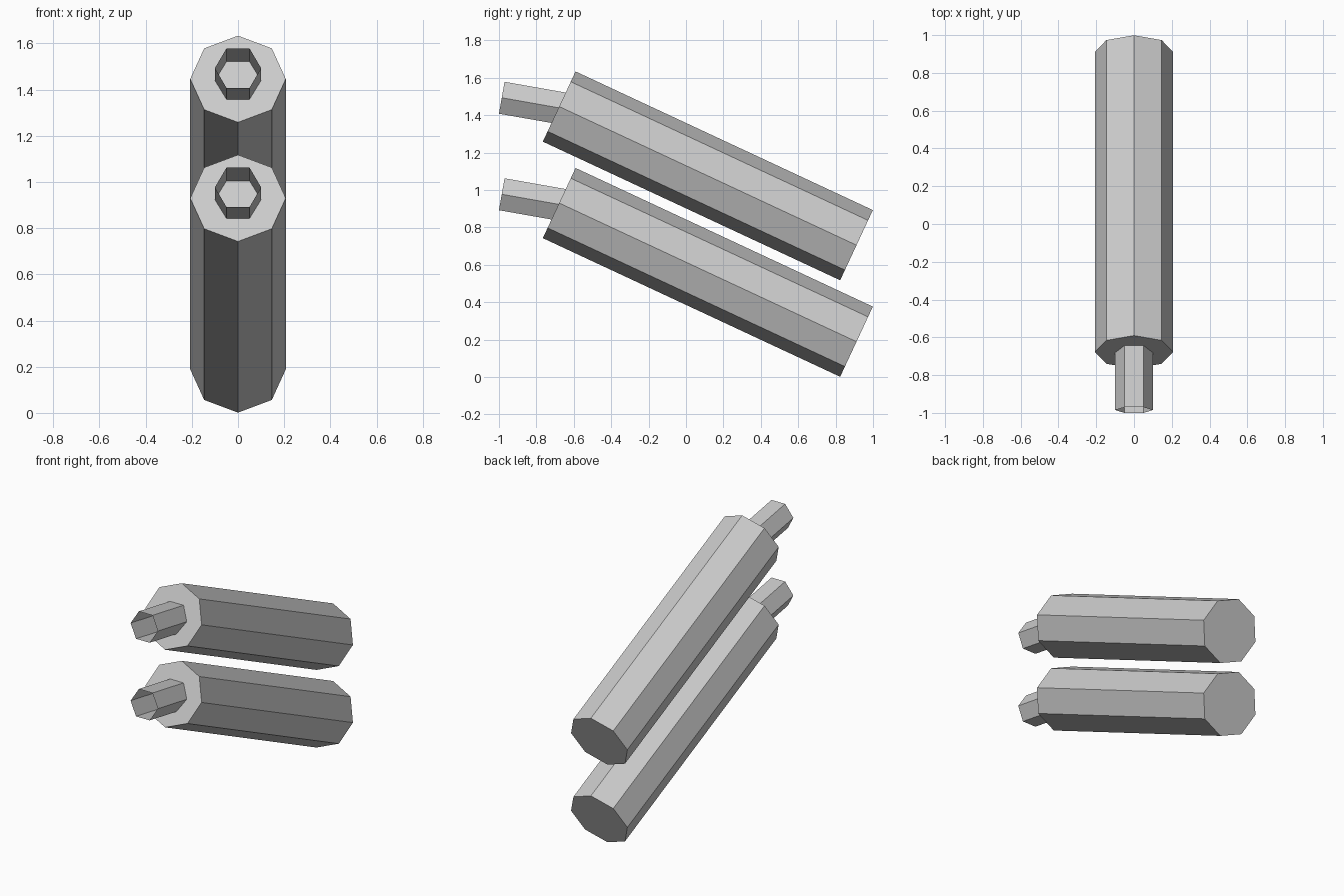
import bpy, bmesh, math
from mathutils import Matrix, Vector

cube = bpy.data.objects.get("Cube")
if cube:
    bpy.data.objects.remove(cube)

GREY = (0.6, 0.6, 0.6, 1)
grey = bpy.data.materials.new("plain grey")
grey.use_nodes = True
grey.diffuse_color = GREY
grey.node_tree.nodes["Principled BSDF"].inputs["Base Color"].default_value = GREY


def prism(name, sides, radius, length, front, tilt, capped):
    """Flat-sided bar running back and down from its front centre."""
    bm = bmesh.new()
    rings = []
    for z in (-length, 0):
        ring = []
        for i in range(sides):
            a = math.tau * i / sides
            ring.append(bm.verts.new((radius * math.cos(a), radius * math.sin(a), z)))
        rings.append(ring)
    back, fore = rings
    for i in range(sides):
        j = (i + 1) % sides
        bm.faces.new((back[i], back[j], fore[j], fore[i]))
    if capped:
        bm.faces.new(fore)
        bm.faces.new(back[::-1])
    # Aim the front end towards -y, raised by the tilt angle
    turn = Matrix.Rotation(math.radians(90 - tilt), 4, 'X')
    bm.transform(Matrix.Translation(Vector(front)) @ turn)
    mesh = bpy.data.meshes.new(name)
    bm.to_mesh(mesh)
    bm.free()
    mesh.materials.append(grey)
    obj = bpy.data.objects.new(name, mesh)
    bpy.context.collection.objects.link(obj)
    return obj


# Two identical barrels, one above the other
for label, lift in (("lower", 0), ("upper", 0.516)):
    # Eight-sided body with closed ends
    prism(label + "_barrel", 8, 0.207, 1.754, (0, -0.678, 0.93 + lift), 25, True)
    # Six-sided open tube set into the front of the body
    prism(label + "_nozzle", 6, 0.1, 0.4, (0, -0.985, 0.977 + lift), 10, False)
